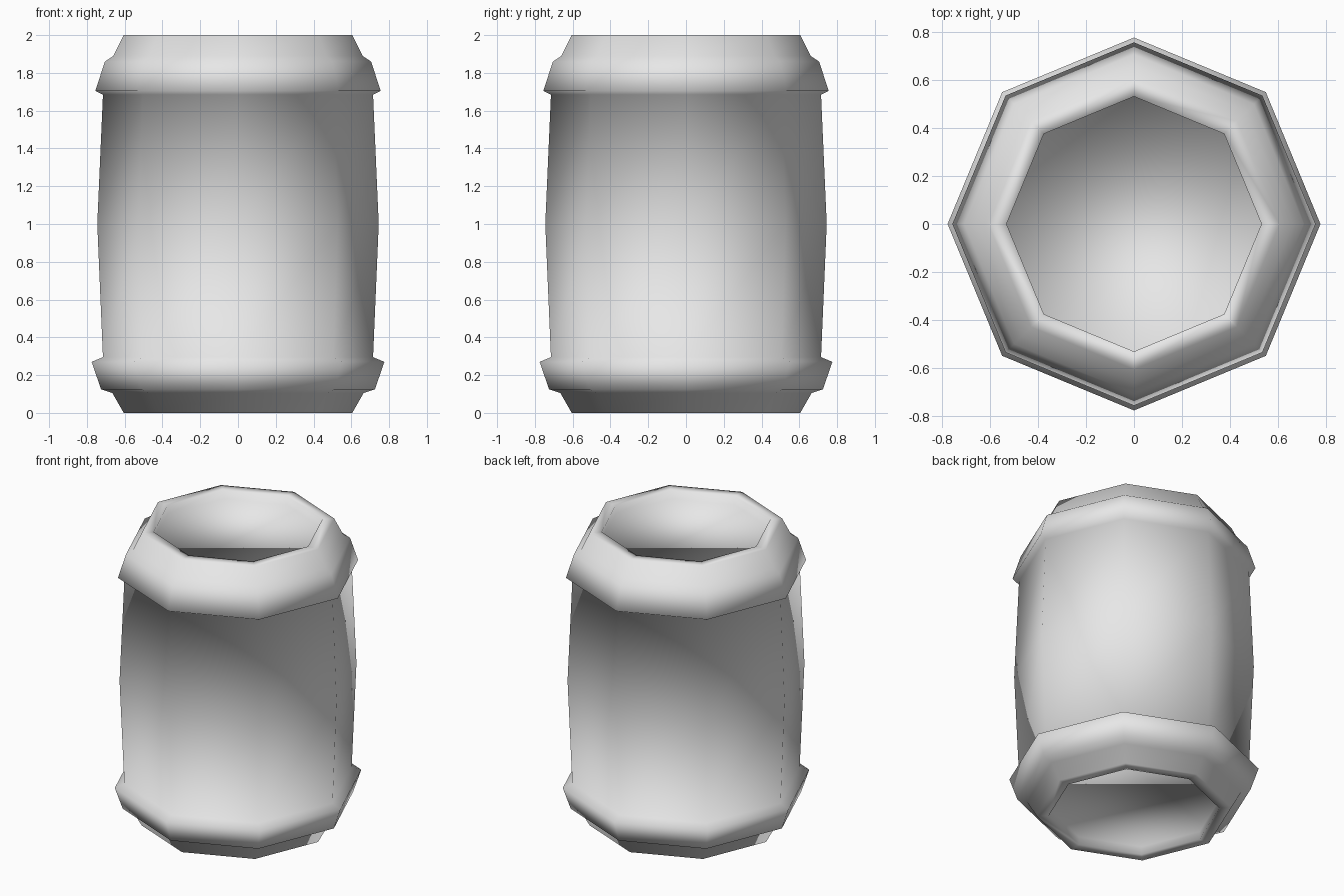
import bpy, bmesh
from math import cos, sin, tau

cube = bpy.data.objects.get("Cube")
if cube:
    bpy.data.objects.remove(cube)

SIDES = 8

# Plain grey shell material
grey = bpy.data.materials.new("light_grey")
grey.use_nodes = True
colour = (0.8, 0.8, 0.8, 1)
grey.diffuse_color = colour
grey.node_tree.nodes["Principled BSDF"].inputs["Base Color"].default_value = colour

# Profile (radius, height) from the recessed base to the recessed lid
base = [(0.53, 0.055), (0.53, 0.0), (0.605, 0.0), (0.665, 0.105)]
lower_band = [(0.725, 0.125), (0.775, 0.27), (0.715, 0.295)]
belly = [(0.745, 1.0)]
upper_band = [(0.715, 1.685), (0.755, 1.705), (0.705, 1.86)]
lid = [(0.66, 1.89), (0.605, 2.0), (0.53, 2.0), (0.53, 1.94)]
profile = base + lower_band + belly + upper_band + lid


def lathe(name, points, material):
    """Revolve a profile into a closed, smooth-shaded polygonal body."""
    bm = bmesh.new()
    rings = [[bm.verts.new((r * cos(tau * i / SIDES), r * sin(tau * i / SIDES), z))
              for i in range(SIDES)] for r, z in points]
    for low, high in zip(rings, rings[1:]):
        for i in range(SIDES):
            j = (i + 1) % SIDES
            bm.faces.new((low[i], low[j], high[j], high[i]))
    bm.faces.new(rings[0][::-1])
    bm.faces.new(rings[-1])
    bmesh.ops.recalc_face_normals(bm, faces=bm.faces)
    for face in bm.faces:
        face.smooth = True
    mesh = bpy.data.meshes.new(name)
    bm.to_mesh(mesh)
    bm.free()
    mesh.materials.append(material)
    obj = bpy.data.objects.new(name, mesh)
    bpy.context.collection.objects.link(obj)
    return obj


# Barrel with two raised bands and recessed ends
lathe("barrel", profile, grey)
